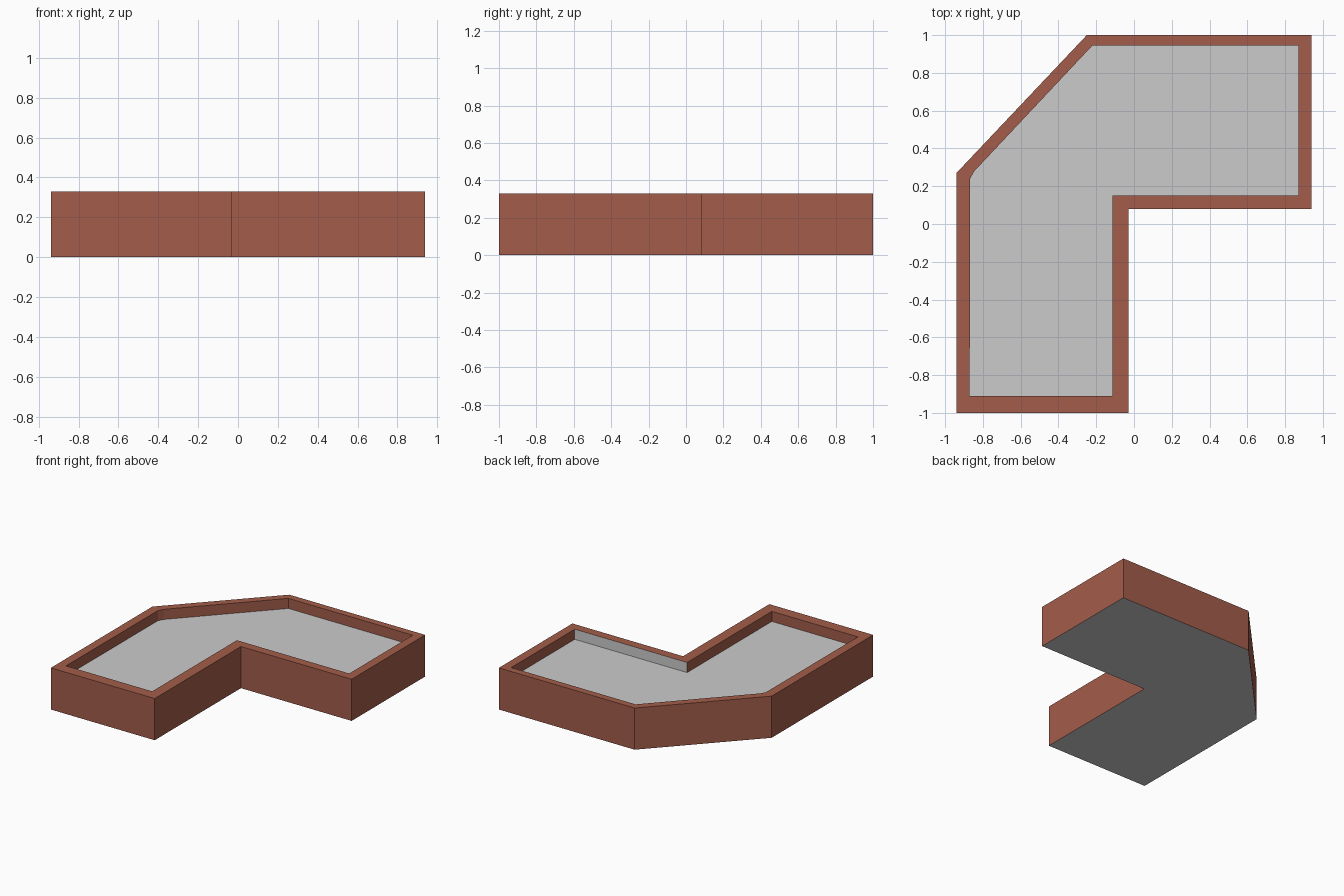
import bpy

if "Cube" in bpy.data.objects:
    bpy.data.objects.remove(bpy.data.objects["Cube"])

HEIGHT, FLOOR_Z = 0.33, 0.25

# Plan outlines, anticlockwise
OUTER = [(-0.94, -1), (-0.03, -1), (-0.03, 0.08), (0.94, 0.08),
         (0.94, 1), (-0.25, 1), (-0.94, 0.27)]
INNER = [(-0.87, -0.91), (-0.115, -0.91), (-0.115, 0.15), (0.87, 0.15),
         (0.87, 0.945), (-0.22, 0.945), (-0.845, 0.28), (-0.868, 0.24)]
MATCH = [0, 1, 2, 3, 4, 5, 6, 6]   # outer corner beside each inner corner
GREY_SIDE = 2                      # inner side that belongs to the grey floor


def at(points, z):
    return [(x, y, z) for x, y in points]


def side(low, high, i):
    j = (i + 1) % len(low)
    return [low[i], low[j], high[j], high[i]]


def make(name, polys, material=None):
    verts, faces = [], []
    for poly in polys:
        face = []
        for p in poly:
            if p not in verts:
                verts.append(p)
            k = verts.index(p)
            if k not in face:
                face.append(k)
        faces.append(face)
    mesh = bpy.data.meshes.new(name)
    mesh.from_pydata(verts, [], faces)
    mesh.update()
    if material:
        mesh.materials.append(material)
    ob = bpy.data.objects.new(name, mesh)
    bpy.context.collection.objects.link(ob)
    return ob


brick = bpy.data.materials.new("brick_red")
brick.diffuse_color = (0.37, 0.11, 0.07, 1)
brick.use_nodes = True
brick.node_tree.nodes["Principled BSDF"].inputs["Base Color"].default_value = brick.diffuse_color

out_low, out_top = at(OUTER, 0), at(OUTER, HEIGHT)
in_low, in_top = at(INNER, FLOOR_Z), at(INNER, HEIGHT)

# Surrounding wall: outside faces, flat rim, inside faces
wall = [side(out_low, out_top, i) for i in range(len(OUTER))]
rim_edge = [out_top[m] for m in MATCH]
wall += [side(rim_edge, in_top, i) for i in range(len(INNER))]
wall += [side(in_top, in_low, i) for i in range(len(INNER)) if i != GREY_SIDE]
make("parapet_wall", wall, brick)

# Recessed grey floor with its one grey upstand
make("recessed_floor", [in_low, side(in_top, in_low, GREY_SIDE)])

# Grey underside
make("underside", [out_low[::-1]])
